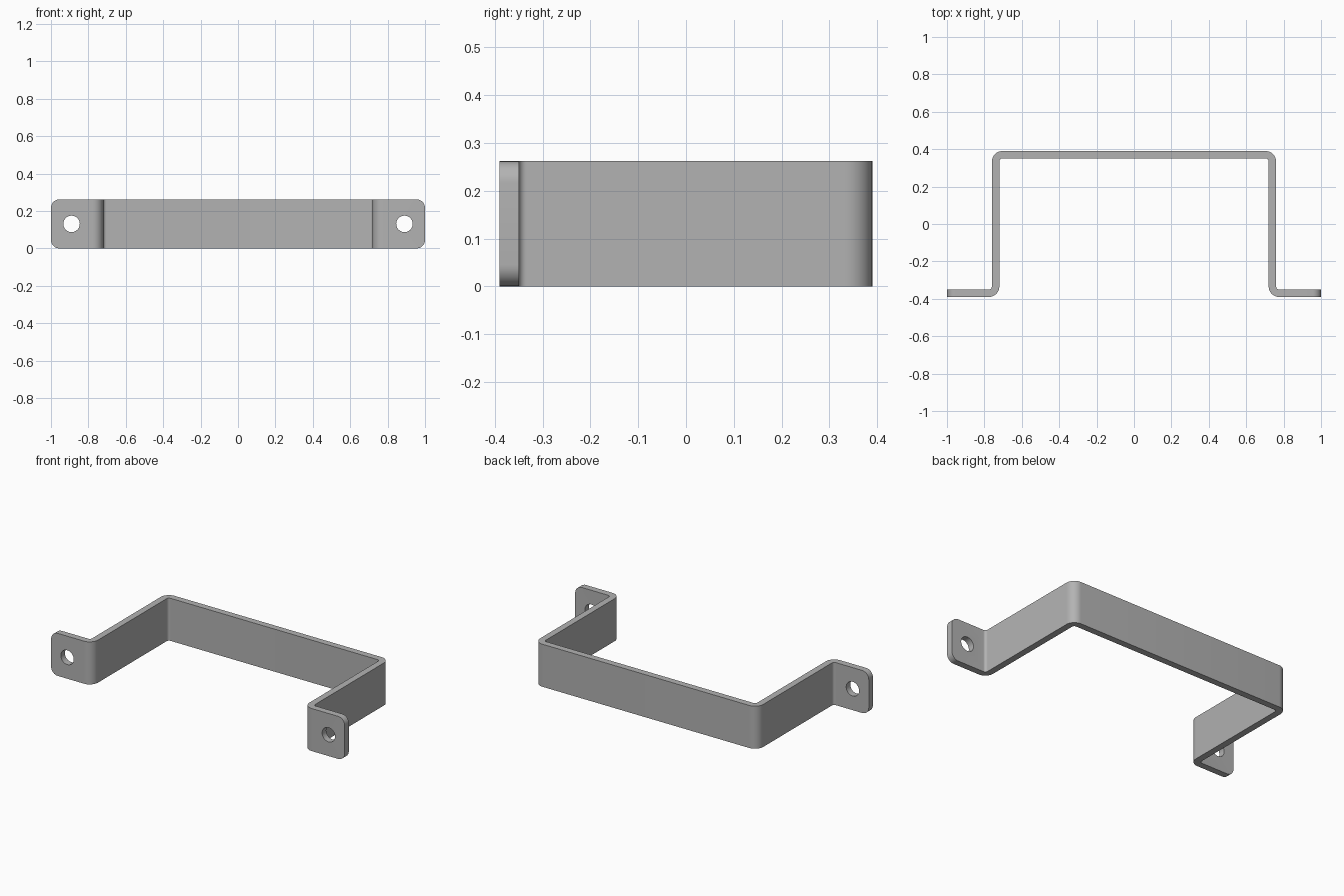
import bpy, bmesh
from math import radians, cos, sin, pi
from mathutils import Matrix

HEIGHT, HALF_T, BEND, STEPS = 0.262, 0.02, 0.036, 10
HALF_X, HALF_Y, LEG_X = 1.0, 0.39, 0.74
CORNER, HOLE_X, HOLE_R = 0.045, 0.89, 0.044

cube = bpy.data.objects.get("Cube")
if cube:
    bpy.data.objects.remove(cube, do_unlink=True)

metal = bpy.data.materials.new("grey metal")
metal.use_nodes = True
colour = (0.45, 0.45, 0.45, 1)
metal.diffuse_color = colour
metal.node_tree.nodes["Principled BSDF"].inputs["Base Color"].default_value = colour


def arc(cx, cy, r, start, end):
    """Points along an arc, angles in degrees."""
    angles = [radians(start + (end - start) * i / STEPS) for i in range(STEPS + 1)]
    return [(cx + r * cos(a), cy + r * sin(a)) for a in angles]


def side(offset):
    """One face of the bent strip, from foot tip to foot tip."""
    mid_y = HALF_Y - HALF_T
    half = arc(LEG_X - BEND, mid_y - BEND, BEND + offset, 90, 0)
    half += arc(LEG_X + BEND, BEND - mid_y, BEND - offset, 180, 270)
    half.append((HALF_X, offset - mid_y))
    return [(-x, y) for x, y in reversed(half)] + half


# Bent strip: plan outline as quads, raised to full height
bm = bmesh.new()
outer, inner = ([bm.verts.new((x, y, 0)) for x, y in side(o)] for o in (HALF_T, -HALF_T))
for i in range(len(outer) - 1):
    bm.faces.new((outer[i], outer[i + 1], inner[i + 1], inner[i]))
raised = bmesh.ops.extrude_face_region(bm, geom=bm.faces[:])["geom"]
bmesh.ops.translate(bm, verts=[v for v in raised if isinstance(v, bmesh.types.BMVert)],
                    vec=(0, 0, HEIGHT))

# Rounded corners at the tips of the feet
tips = [e for e in bm.edges
        if all(abs(v.co.x) > HALF_X - 0.001 for v in e.verts)
        and abs(e.verts[0].co.z - e.verts[1].co.z) < 0.001]
bmesh.ops.bevel(bm, geom=tips, offset=CORNER, offset_type='OFFSET',
                segments=8, profile=0.5, affect='EDGES')
bmesh.ops.recalc_face_normals(bm, faces=bm.faces[:])
mesh = bpy.data.meshes.new("bracket_strip")
bm.to_mesh(mesh)
bm.free()
mesh.materials.append(metal)
strip = bpy.data.objects.new("bracket_strip", mesh)
bpy.context.collection.objects.link(strip)

# Screw hole cutters, one through each foot
bm = bmesh.new()
for x in (-HOLE_X, HOLE_X):
    place = Matrix.Translation((x, HALF_T - HALF_Y, HEIGHT / 2)) @ Matrix.Rotation(pi / 2, 4, 'X')
    bmesh.ops.create_cone(bm, cap_ends=True, segments=40, radius1=HOLE_R,
                          radius2=HOLE_R, depth=0.2, matrix=place)
hole_mesh = bpy.data.meshes.new("hole_cutter")
bm.to_mesh(hole_mesh)
bm.free()
hole_mesh.materials.append(metal)
cutter = bpy.data.objects.new("hole_cutter", hole_mesh)
bpy.context.collection.objects.link(cutter)
cutter.hide_render = True

# Cut the holes, then shade the bends smooth
cut = strip.modifiers.new("screw_holes", 'BOOLEAN')
cut.operation, cut.solver, cut.object = 'DIFFERENCE', 'EXACT', cutter
bpy.ops.object.select_all(action='DESELECT')
strip.select_set(True)
bpy.context.view_layer.objects.active = strip
bpy.ops.object.modifier_apply(modifier=cut.name)
bpy.data.objects.remove(cutter, do_unlink=True)
bpy.ops.object.shade_smooth_by_angle(angle=radians(30))
